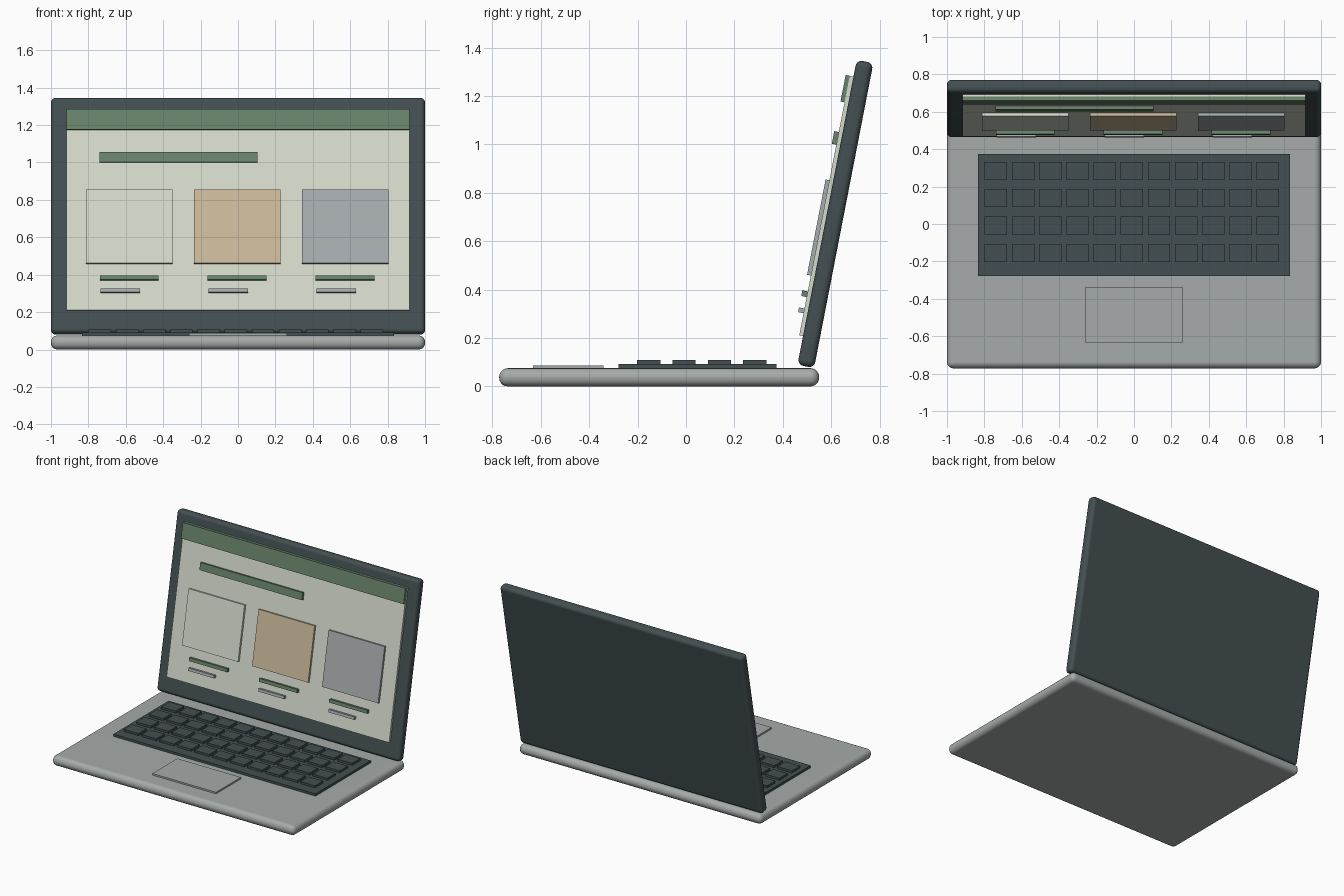
import bpy
import bmesh
from math import radians
from mathutils import Matrix, Vector

old = bpy.data.objects.get("Cube")
if old:
    bpy.data.objects.remove(old, do_unlink=True)


def material(name, r, g, b):
    """Flat colour given as 0-255 screen values, stored as linear."""
    rgba = [(c / 255) ** 2.2 for c in (r, g, b)] + [1]
    mat = bpy.data.materials.new(name)
    mat.use_nodes = True
    mat.diffuse_color = rgba
    mat.node_tree.nodes["Principled BSDF"].inputs["Base Color"].default_value = rgba
    return mat


SILVER = material("silver", 164, 170, 169)
CHARCOAL = material("charcoal", 69, 80, 82)
PALE = material("pale_screen", 212, 218, 203)
GREEN = material("green", 104, 130, 106)
TAN = material("tan", 202, 184, 154)
GREY = material("cool_grey", 165, 171, 173)


def box(name, lo, hi, mat, frame=Matrix(), bevel=0):
    """Box between two corners, placed in a frame, optionally rounded."""
    lo, hi = Vector(lo), Vector(hi)
    bm = bmesh.new()
    bmesh.ops.create_cube(bm, size=1)
    bmesh.ops.scale(bm, vec=hi - lo, verts=bm.verts)
    if bevel:
        bmesh.ops.bevel(bm, geom=bm.edges[:], offset=bevel, segments=5,
                        profile=0.5, affect='EDGES')
    mesh = bpy.data.meshes.new(name)
    bm.to_mesh(mesh)
    bm.free()
    mesh.materials.append(mat)
    obj = bpy.data.objects.new(name, mesh)
    bpy.context.collection.objects.link(obj)
    obj.matrix_world = frame @ Matrix.Translation((lo + hi) / 2)
    if bevel:
        bpy.ops.object.select_all(action='DESELECT')
        obj.select_set(True)
        bpy.context.view_layer.objects.active = obj
        bpy.ops.object.shade_smooth_by_angle(angle=radians(40))
        obj.modifiers.new("even_shading", 'WEIGHTED_NORMAL').keep_sharp = True
    return obj


# Base, keyboard tray and trackpad
box("base", (-1, -0.772, 0), (1, 0.55, 0.075), SILVER, bevel=0.035)
box("keyboard_tray", (-0.833, -0.278, 0.07), (0.833, 0.373, 0.092), CHARCOAL)
box("trackpad", (-0.262, -0.633, 0.07), (0.262, -0.34, 0.087), SILVER)

# Keys
for row in range(4):
    for col in range(11):
        x, y = -0.738 + 0.1453 * col, -0.154 + 0.146 * row
        box(f"key_{row}_{col}", (x - 0.06, y - 0.048, 0.085),
            (x + 0.06, y + 0.048, 0.108), CHARCOAL)

# Lid, leaning back
LEAN = radians(11)
lid_frame = Matrix.Translation((0, 0.6175, 0.7125)) @ Matrix.Rotation(-LEAN, 4, 'X')
box("lid", (-1, -0.035, -0.642), (1, 0.035, 0.642), CHARCOAL, lid_frame, 0.025)


def panel(name, x0, x1, z0, z1, back, front, mat):
    """Raised rectangle on the front of the lid."""
    box(name, (x0, -front, z0), (x1, -back, z1), mat, lid_frame)


# Screen with its header and title bar
panel("screen", -0.917, 0.917, -0.521, 0.571, 0.03, 0.051, PALE)
panel("header_bar", -0.917, 0.917, 0.46, 0.572, 0.045, 0.068, GREEN)
panel("title_bar", -0.74, 0.103, 0.282, 0.335, 0.048, 0.07, GREEN)

# Three cards, each with two caption bars
for i, mat in enumerate((PALE, TAN, GREY)):
    x = -0.812 + 0.577 * i
    panel(f"card_{i}", x, x + 0.462, -0.269, 0.132, 0.048, 0.067, mat)
    panel(f"caption_{i}", x + 0.073, x + 0.387, -0.36, -0.336, 0.05, 0.074, GREEN)
    panel(f"subcaption_{i}", x + 0.077, x + 0.288, -0.428, -0.408, 0.05, 0.074, GREY)
